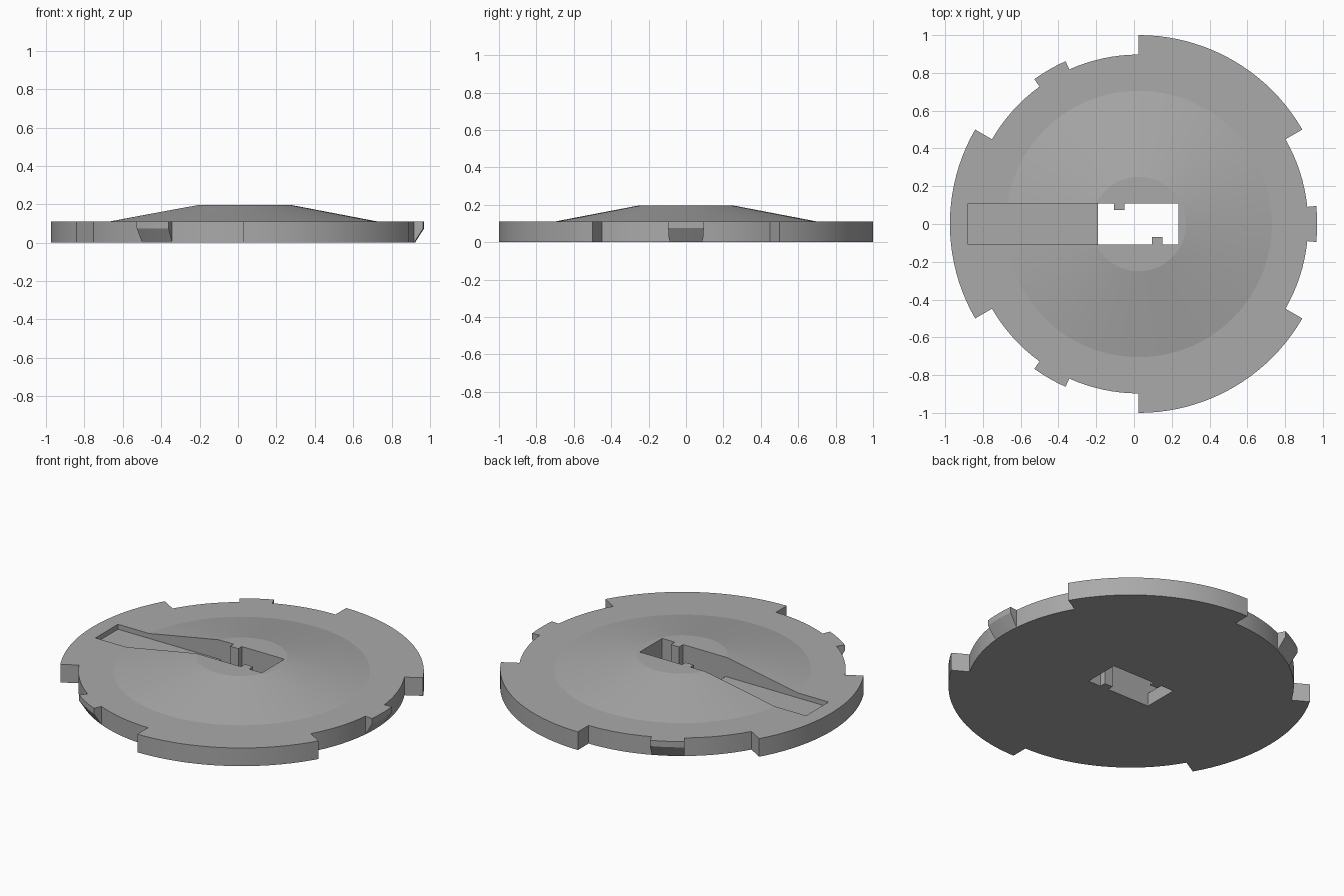
import bpy, bmesh
from math import radians, cos, sin

cube = bpy.data.objects.get("Cube")
if cube:
    bpy.data.objects.remove(cube)

CX = 0.025                                   # disc axis
R_RIM, R_BIG, R_SMALL = 0.897, 1.0, 0.945
Z_LIP, Z_TOP, Z_HUB = 0.075, 0.11, 0.197
HALF = 5.8                                   # half angle of a small tab

grey = bpy.data.materials.new("plain_grey")
grey.use_nodes = True
colour = (0.4, 0.4, 0.4, 1)
grey.diffuse_color = colour
grey.node_tree.nodes["Principled BSDF"].inputs["Base Color"].default_value = colour


def make_object(name, bm):
    bmesh.ops.recalc_face_normals(bm, faces=bm.faces[:])
    mesh = bpy.data.meshes.new(name)
    bm.to_mesh(mesh)
    bm.free()
    mesh.materials.append(grey)
    obj = bpy.data.objects.new(name, mesh)
    bpy.context.collection.objects.link(obj)
    return obj


def prism(name, outline, z0, z1):
    bm = bmesh.new()
    face = bm.faces.new([bm.verts.new((x, y, z0)) for x, y in outline])
    top = bmesh.ops.extrude_face_region(bm, geom=[face])["geom"]
    verts = [v for v in top if isinstance(v, bmesh.types.BMVert)]
    bmesh.ops.translate(bm, vec=(0, 0, z1 - z0), verts=verts)
    return make_object(name, bm)


# Rim outline: per third, a small tab, a gap, a big tab and a gap.
# Each sample is an angle, the lower radius and the upper radius.
samples = []
for third in range(3):
    base = 120 * third
    for a0, a1, low, high, steps in (
            (-HALF, HALF, R_RIM, R_SMALL, 4),
            (HALF, 30, R_RIM, R_RIM, 8),
            (30, 90, R_BIG, R_BIG, 20),
            (90, 120 - HALF, R_RIM, R_RIM, 8)):
        for i in range(steps + 1):
            samples.append((radians(base + a0 + (a1 - a0) * i / steps), low, high))

# Disc with undercut small tabs and a raised conical middle
bm = bmesh.new()
rings = []
for z, radius in ((0, lambda s: s[1]), (Z_LIP, lambda s: s[2]),
                  (Z_TOP, lambda s: s[2]), (Z_TOP, lambda s: 0.705),
                  (Z_HUB, lambda s: 0.25)):
    rings.append([bm.verts.new((CX + radius(s) * cos(s[0]), radius(s) * sin(s[0]), z))
                  for s in samples])
count = len(samples)
for lower, upper in zip(rings, rings[1:]):
    for i in range(count):
        j = (i + 1) % count
        bm.faces.new((lower[i], lower[j], upper[j], upper[i]))
bm.faces.new(rings[0][::-1])
bm.faces.new(rings[-1])
bmesh.ops.remove_doubles(bm, verts=bm.verts[:], dist=0.0001)
bmesh.ops.dissolve_degenerate(bm, edges=bm.edges[:], dist=0.0001)
disc = make_object("coding_disc", bm)

# Through hole with two keys, and the shallow channel leading to it
W = 0.108
hole = prism("hole_cutter", [
    (-0.19, -W), (0.095, -W), (0.095, -0.07), (0.15, -0.07), (0.15, -W),
    (0.235, -W), (0.235, W), (-0.05, W), (-0.05, 0.075), (-0.105, 0.075),
    (-0.105, W), (-0.19, W)], -0.1, 0.4)
channel = prism("channel_cutter", [(-0.88, -W), (-0.15, -W), (-0.15, W), (-0.88, W)],
                0.08, 0.4)

bpy.ops.object.select_all(action="DESELECT")
disc.select_set(True)
bpy.context.view_layer.objects.active = disc
for cutter in (channel, hole):
    mod = disc.modifiers.new(cutter.name, "BOOLEAN")
    mod.operation = "DIFFERENCE"
    mod.solver = "EXACT"
    mod.object = cutter
    bpy.ops.object.modifier_apply(modifier=mod.name)
    bpy.data.objects.remove(cutter)

bpy.ops.object.shade_smooth_by_angle(angle=radians(8))
disc.name = "slotted_disc"
